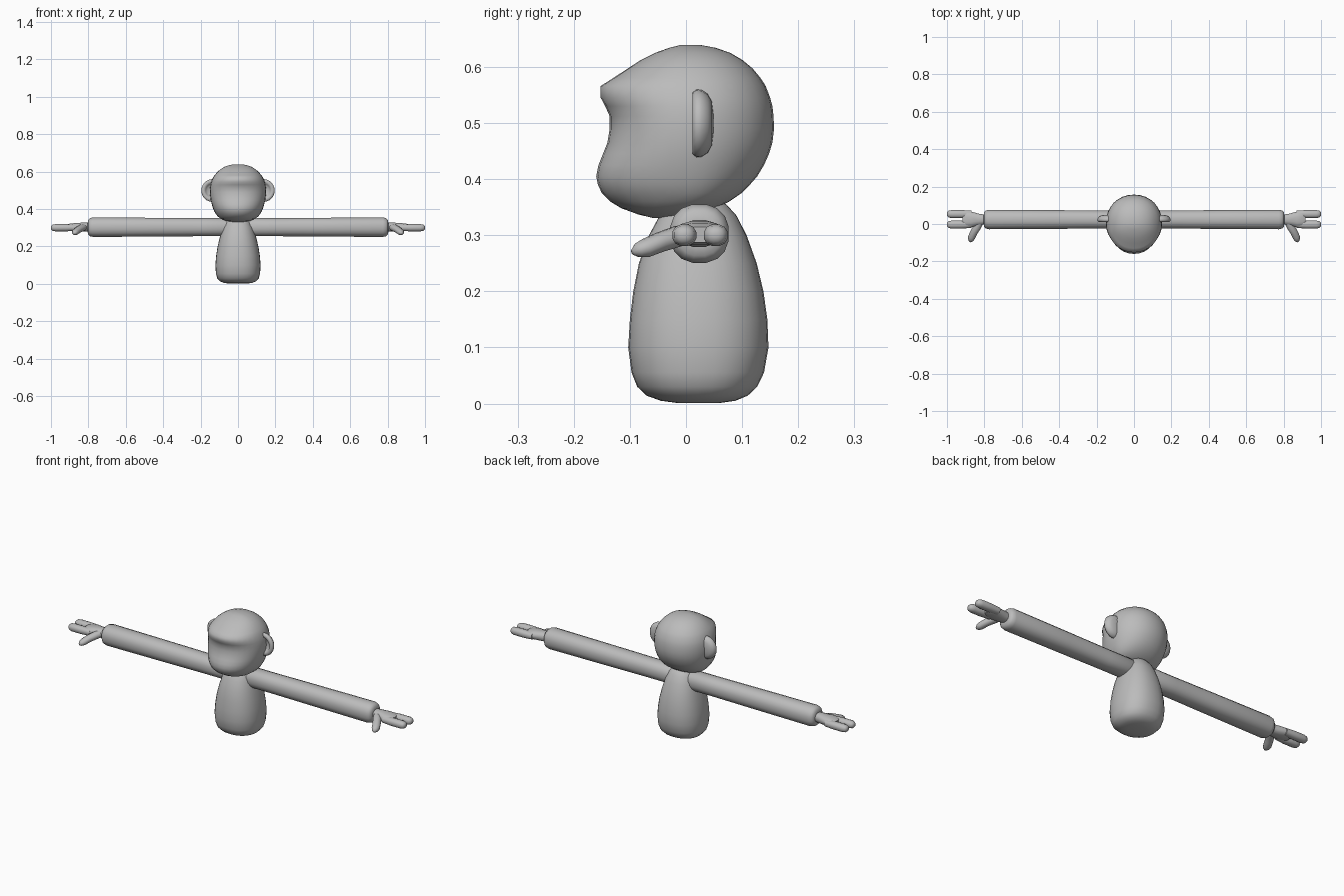
import bpy, bmesh, math
from mathutils import Vector

grey = bpy.data.materials.new("plain grey")
grey.diffuse_color = (0.5, 0.5, 0.5, 1)


def loft(name, rings, mirror=False, angle=60):
    """Skin a list of equal-length point rings, capping both ends."""
    bm = bmesh.new()
    rows = [[bm.verts.new(p) for p in ring] for ring in rings]
    n = len(rows[0])
    for a, b in zip(rows, rows[1:]):
        for i in range(n):
            j = (i + 1) % n
            bm.faces.new((a[i], a[j], b[j], b[i]))
    bm.faces.new(rows[0][::-1])
    bm.faces.new(rows[-1])
    bmesh.ops.recalc_face_normals(bm, faces=bm.faces)
    mesh = bpy.data.meshes.new(name)
    bm.to_mesh(mesh)
    bm.free()
    mesh.materials.append(grey)
    ob = bpy.data.objects.new(name, mesh)
    bpy.context.collection.objects.link(ob)
    if mirror:
        ob.modifiers.new("Mirror", 'MIRROR').use_mirror_merge = False
    bpy.ops.object.select_all(action='DESELECT')
    ob.select_set(True)
    bpy.context.view_layer.objects.active = ob
    bpy.ops.object.shade_smooth_by_angle(angle=math.radians(angle))
    return ob


def power(v, e):
    return math.copysign(abs(v) ** e, v)


def level(z, front, back, half, mid, e=1.0, n=32):
    """Horizontal ring with separate front and back depths."""
    pts = []
    for i in range(n):
        t = 2 * math.pi * i / n
        c, s = power(math.cos(t), e), power(math.sin(t), e)
        pts.append((half * c, mid + s * ((back - mid) if s > 0 else (mid - front)), z))
    return pts


def tube(name, path, n=12, e=1.0):
    """Limb along x,y,z points, each with a sideways and an upward radius."""
    pts = [Vector(p[:3]) for p in path]
    d = (pts[-1] - pts[0]).normalized()
    side = d.cross(Vector((0, 0, 1))).normalized()
    up = side.cross(d)
    rings = []
    for p, (_, _, _, rs, ru) in zip(pts, path):
        ang = [2 * math.pi * (i + 0.5) / n for i in range(n)]
        rings.append([p + side * rs * power(math.cos(a), e) + up * ru * power(math.sin(a), e)
                      for a in ang])
    return loft(name, rings, mirror=True)


# Head: z, front, back, half width, with brow ledge and muzzle in the front depth
head = [(0.331, -0.060, 0.000, 0.030), (0.337, -0.085, 0.022, 0.066),
        (0.348, -0.115, 0.055, 0.092), (0.360, -0.135, 0.077, 0.108),
        (0.375, -0.150, 0.099, 0.120), (0.390, -0.157, 0.114, 0.128),
        (0.405, -0.160, 0.127, 0.134), (0.425, -0.156, 0.139, 0.140),
        (0.445, -0.148, 0.148, 0.145), (0.465, -0.140, 0.154, 0.148),
        (0.490, -0.136, 0.157, 0.150), (0.512, -0.136, 0.156, 0.149),
        (0.530, -0.144, 0.154, 0.147), (0.545, -0.152, 0.150, 0.143),
        (0.566, -0.152, 0.142, 0.135), (0.580, -0.130, 0.133, 0.126),
        (0.597, -0.104, 0.119, 0.112), (0.612, -0.081, 0.101, 0.095),
        (0.625, -0.055, 0.079, 0.074), (0.634, -0.030, 0.053, 0.049),
        (0.639, -0.010, 0.026, 0.022)]
loft("head", [level(z, f, b, w, (-0.02 if z < 0.36 else 0.004), 0.95)
              for z, f, b, w in head])

# Body: pear-shaped torso
body = [(0.001, -0.015, 0.060, 0.045), (0.005, -0.045, 0.088, 0.075),
        (0.014, -0.070, 0.110, 0.097), (0.030, -0.087, 0.127, 0.111),
        (0.055, -0.097, 0.139, 0.118), (0.100, -0.103, 0.147, 0.121),
        (0.150, -0.100, 0.145, 0.117), (0.200, -0.094, 0.138, 0.109),
        (0.250, -0.084, 0.126, 0.097), (0.300, -0.066, 0.108, 0.082),
        (0.335, -0.047, 0.090, 0.066), (0.355, -0.030, 0.072, 0.048),
        (0.366, -0.005, 0.045, 0.022)]
loft("body", [level(z, f, b, w, 0.022, 0.88) for z, f, b, w in body])

# Ears: shallow cups that open forwards
cup = [(0.004, 0.030), (0.026, 0.028), (0.036, 0.020), (0.041, 0.012), (0.054, 0.012),
       (0.059, 0.019), (0.058, 0.028), (0.051, 0.039), (0.038, 0.046), (0.015, 0.049)]
loft("ears", [[(0.137 + r * math.cos(a), y, 0.499 + 1.03 * r * math.sin(a))
               for a in (2 * math.pi * i / 24 for i in range(24))] for r, y in cup],
     mirror=True)

# Arms: straight sleeves with rounded ends
tube("arms", [(x, 0.024, 0.303, r, r) for x, r in
              ((0.035, 0.028), (0.042, 0.042), (0.060, 0.049), (0.2, 0.049), (0.45, 0.051),
               (0.775, 0.053), (0.792, 0.049), (0.801, 0.040), (0.804, 0.025))],
     n=16, e=0.88)

# Hands: palm, two fingers and a drooping thumb
tube("palms", [(0.79, 0.024, 0.303, 0.026, 0.024), (0.83, 0.024, 0.303, 0.032, 0.025),
               (0.87, 0.024, 0.303, 0.043, 0.023), (0.90, 0.025, 0.302, 0.045, 0.020),
               (0.918, 0.025, 0.301, 0.036, 0.014)], e=0.85)
for name, y in (("front_fingers", -0.003), ("back_fingers", 0.053)):
    tube(name, [(x, y, 0.300, r * 1.1, r) for x, r in
                ((0.87, 0.017), (0.92, 0.020), (0.975, 0.020), (0.991, 0.017),
                 (0.998, 0.011), (1.0, 0.004))], e=0.9)
tube("thumbs", [(0.820, 0.020, 0.305, 0.020, 0.018), (0.838, -0.015, 0.298, 0.022, 0.019),
                (0.856, -0.045, 0.288, 0.020, 0.018), (0.869, -0.072, 0.277, 0.020, 0.017),
                (0.874, -0.086, 0.273, 0.015, 0.013), (0.877, -0.095, 0.270, 0.006, 0.005)])
